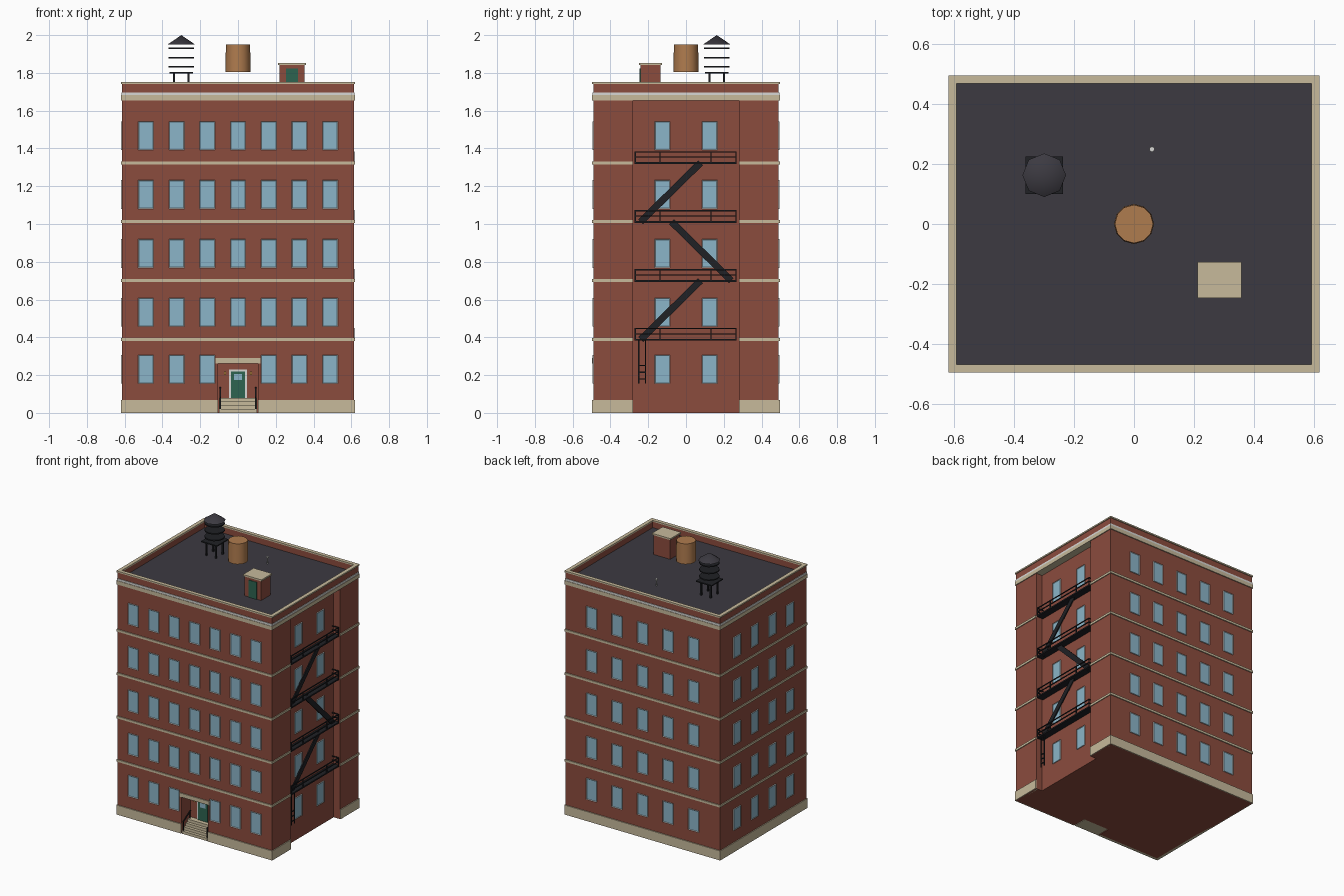
import bpy, bmesh, math
from mathutils import Matrix, Vector

if "Cube" in bpy.data.objects:
    bpy.data.objects.remove(bpy.data.objects["Cube"])


def material(name, r, g, b):
    m = bpy.data.materials.new(name)
    m.use_nodes = True
    m.diffuse_color = (r, g, b, 1)
    m.node_tree.nodes["Principled BSDF"].inputs["Base Color"].default_value = (r, g, b, 1)
    return m


BRICK = material("red brick", 0.26, 0.072, 0.048)
STONE = material("pale stone", 0.57, 0.49, 0.33)
GLASS = material("window glass", 0.26, 0.46, 0.58)
TRIM = material("light trim", 0.68, 0.68, 0.66)
ROOF = material("roof tar", 0.045, 0.042, 0.053)
METAL = material("black metal", 0.014, 0.015, 0.018)
GREEN = material("green door paint", 0.026, 0.127, 0.08)
WOOD = material("tank wood", 0.43, 0.2, 0.077)
BRASS = material("lamp brass", 0.7, 0.35, 0.08)

HX, HY = 0.614, 0.49          # wall half sizes
TX, TY = 0.62, 0.497          # trim half sizes
WELL_X, WELL_Y = 0.565, 0.28  # light well on the +x side
DOOR_X, DOOR_Y = 0.105, -0.39  # entry recess
ROWS = [0.231, 0.533, 0.844, 1.156, 1.467]
FLOORS = [0.388, 0.70, 1.012, 1.324]


def finish(name, bm, *mats):
    bmesh.ops.recalc_face_normals(bm, faces=bm.faces)
    me = bpy.data.meshes.new(name)
    bm.to_mesh(me)
    bm.free()
    ob = bpy.data.objects.new(name, me)
    bpy.context.collection.objects.link(ob)
    for m in mats:
        me.materials.append(m)
    return ob


def box(bm, x0, x1, y0, y1, z0, z1):
    mid = Matrix.Translation(((x0 + x1) / 2, (y0 + y1) / 2, (z0 + z1) / 2))
    bmesh.ops.create_cube(bm, size=1, matrix=mid @ Matrix.Diagonal((x1 - x0, y1 - y0, z1 - z0, 1)))


def boxes(name, mat, *dims):
    bm = bmesh.new()
    for d in dims:
        box(bm, *d)
    return finish(name, bm, mat)


def beam(bm, p, q, wide=0.006, thick=0.006):
    p, q = Vector(p), Vector(q)
    turn = (q - p).to_track_quat('Z', 'X').to_matrix().to_4x4()
    size = Matrix.Diagonal((wide, thick, (q - p).length, 1))
    bmesh.ops.create_cube(bm, size=1, matrix=Matrix.Translation((p + q) / 2) @ turn @ size)


def drum(bm, x, y, z0, z1, r0, r1, sides):
    bmesh.ops.create_cone(bm, cap_ends=True, segments=sides, radius1=r0, radius2=r1,
                          depth=z1 - z0, matrix=Matrix.Translation((x, y, (z0 + z1) / 2)))


def smooth(ob, angle=35):
    bpy.ops.object.select_all(action='DESELECT')
    ob.select_set(True)
    bpy.context.view_layer.objects.active = ob
    bpy.ops.object.shade_smooth_by_angle(angle=math.radians(angle))


def walls(name, z0, z1, entry):
    # plan with the light well, and optionally the entry recess, extruded upward
    plan = [(-HX, -HY)]
    if entry:
        plan += [(-DOOR_X, -HY), (-DOOR_X, DOOR_Y), (DOOR_X, DOOR_Y), (DOOR_X, -HY)]
    plan += [(HX, -HY), (HX, -WELL_Y), (WELL_X, -WELL_Y), (WELL_X, WELL_Y),
             (HX, WELL_Y), (HX, HY), (-HX, HY)]
    bm = bmesh.new()
    face = bm.faces.new([bm.verts.new((x, y, z0)) for x, y in plan])
    up = bmesh.ops.extrude_face_region(bm, geom=[face], use_keep_orig=True)
    bmesh.ops.translate(bm, vec=(0, 0, z1 - z0),
                        verts=[v for v in up["geom"] if isinstance(v, bmesh.types.BMVert)])
    finish(name, bm, BRICK)


def ring(name, mat, hx, hy, w, z0, z1):
    boxes(name, mat, (-hx, hx, -hy, w - hy, z0, z1), (-hx, hx, hy - w, hy, z0, z1),
          (-hx, w - hx, w - hy, hy - w, z0, z1), (hx - w, hx, w - hy, hy - w, z0, z1))


def belt(name, z0, z1, gap):
    # stone band that stops at the light well and the entry
    w, e = 0.02, WELL_Y + 0.001
    parts = [(-TX, TX, TY - w, TY, z0, z1), (-TX, w - TX, w - TY, TY - w, z0, z1),
             (TX - w, TX, e, TY - w, z0, z1), (TX - w, TX, w - TY, -e, z0, z1)]
    if gap:
        parts += [(-TX, -gap, -TY, w - TY, z0, z1), (gap, TX, -TY, w - TY, z0, z1)]
    else:
        parts += [(-TX, TX, -TY, w - TY, z0, z1)]
    boxes(name, STONE, *parts)


def windows(name, centre, degrees, columns, skip_door=False):
    # framed panes: a plate whose outer face is inset and pushed in
    bm = bmesh.new()
    place = Matrix.Translation(centre) @ Matrix.Rotation(math.radians(degrees), 4, 'Z')
    for row, z in enumerate(ROWS):
        for u in columns:
            if skip_door and row == 0 and u == 0:
                continue
            start = len(bm.faces)
            box(bm, u - 0.041, u + 0.041, -0.006, 0.002, z - 0.076, z + 0.076)
            bm.faces.ensure_lookup_table()
            bm.normal_update()
            front = [f for f in bm.faces[start:] if f.normal.y < -0.9]
            bmesh.ops.inset_region(bm, faces=front, thickness=0.005, depth=-0.003)
            front[0].material_index = 1
    bm.transform(place)
    finish(name, bm, TRIM, GLASS)


# Masonry shell
walls("ground_walls", 0, 0.262, True)
walls("upper_walls", 0.262, 1.655, False)
belt("base_course", 0, 0.068, DOOR_X + 0.001)
for i, z in enumerate(FLOORS):
    belt(f"string_course_{i + 1}", z - 0.008, z + 0.008, 0)
boxes("cornice", STONE, (-TX, TX, -TY, TY, 1.655, 1.682))
boxes("cornice_cap", TRIM, (-0.617, 0.617, -0.494, 0.494, 1.682, 1.697))
ring("parapet", BRICK, HX, HY, 0.02, 1.69, 1.742)
ring("coping", STONE, TX, TY, 0.027, 1.742, 1.752)
boxes("roof_deck", ROOF, (-0.6, 0.6, -0.475, 0.475, 1.69, 1.70))

# Windows
windows("front_windows", (0, -HY, 0), 0, [0.1625 * i for i in range(-3, 4)], True)
windows("back_windows", (0, HY, 0), 180, [0.203 * i for i in range(-2, 3)])
windows("left_windows", (-HX, 0, 0), -90, [-0.3, -0.1, 0.1, 0.3])
windows("light_well_windows", (WELL_X, 0, 0), 90, [-0.125, 0.125])

# Entry
boxes("entry_lintel", STONE, (-0.118, 0.118, -TY, -0.47, 0.262, 0.29))
boxes("entry_steps", STONE, *[(-0.1, 0.1, 0.022 * i - 0.495, DOOR_Y, 0.02 * i, 0.02 * i + 0.02)
                              for i in range(4)])
boxes("door_frame", TRIM, (-0.047, 0.047, -0.396, DOOR_Y, 0.08, 0.23))
boxes("door", GREEN, (-0.037, 0.037, -0.399, -0.395, 0.08, 0.22))
boxes("door_window", GLASS, (-0.022, 0.022, -0.401, -0.398, 0.175, 0.207))
boxes("entry_lamps", BRASS, *[(s - 0.005, s + 0.005, -0.4, DOOR_Y, 0.2, 0.218) for s in (-0.068, 0.068)])
rails = bmesh.new()
for x in (-0.094, 0.094):
    beam(rails, (x, -0.485, 0.02), (x, -0.485, 0.085))
    beam(rails, (x, -0.41, 0.08), (x, -0.41, 0.135))
    beam(rails, (x, -0.49, 0.082), (x, -0.405, 0.135))
finish("step_railings", rails, METAL)

# Fire escape
fire = bmesh.new()
for z in FLOORS:
    box(fire, WELL_X, 0.616, -0.272, 0.267, z - 0.006, z + 0.004)
    for h in (0.03, 0.058):
        beam(fire, (0.613, -0.272, z + h), (0.613, 0.267, z + h))
        for y in (-0.269, 0.264):
            beam(fire, (WELL_X, y, z + h), (0.613, y, z + h))
    for y in (-0.269, -0.137, 0.132, 0.264):
        beam(fire, (0.613, y, z), (0.613, y, z + 0.06))
for i in range(3):
    s = -1 if i % 2 == 0 else 1
    beam(fire, (0.592, s * 0.24, FLOORS[i]), (0.592, -s * 0.077, FLOORS[i + 1]), 0.036, 0.008)
for y in (-0.25, -0.215):
    beam(fire, (0.6, y, 0.155), (0.6, y, FLOORS[0]))
for z in (0.18, 0.215, 0.25):
    beam(fire, (0.6, -0.25, z), (0.6, -0.215, z))
finish("fire_escape", fire, METAL)

# Roof bulkhead
boxes("bulkhead", BRICK, (0.22, 0.353, -0.241, -0.134, 1.70, 1.842))
boxes("bulkhead_cap", STONE, (0.213, 0.36, -0.248, -0.127, 1.842, 1.853))
boxes("bulkhead_door", GREEN, (0.255, 0.318, -0.245, -0.241, 1.70, 1.823))

# Water tower: stand, hoops, conical cover; the wooden tank is separate
cx, cy = -0.30, 0.163
stand = bmesh.new()
box(stand, cx - 0.063, cx + 0.063, cy - 0.063, cy + 0.063, 1.798, 1.806)
for sx in (-0.038, 0.038):
    for sy in (-0.038, 0.038):
        beam(stand, (cx + sx, cy + sy, 1.70), (cx + sx, cy + sy, 1.80), 0.01, 0.01)
finish("tower_stand", stand, METAL)
hoops = bmesh.new()
for z in (1.832, 1.88, 1.93):
    drum(hoops, cx, cy, z - 0.004, z + 0.004, 0.067, 0.067, 12)
smooth(finish("tank_hoops", hoops, METAL))
cover = bmesh.new()
drum(cover, cx, cy, 1.95, 2.0, 0.073, 0.0, 8)
smooth(finish("tank_cover", cover, ROOF))
tank = bmesh.new()
drum(tank, 0, 0, 1.805, 1.95, 0.067, 0.064, 12)
smooth(finish("wooden_tank", tank, WOOD))

# Vent pipe
vent = bmesh.new()
drum(vent, 0.06, 0.25, 1.70, 1.742, 0.004, 0.004, 8)
drum(vent, 0.06, 0.25, 1.742, 1.75, 0.009, 0.009, 8)
smooth(finish("vent_pipe", vent, TRIM))
